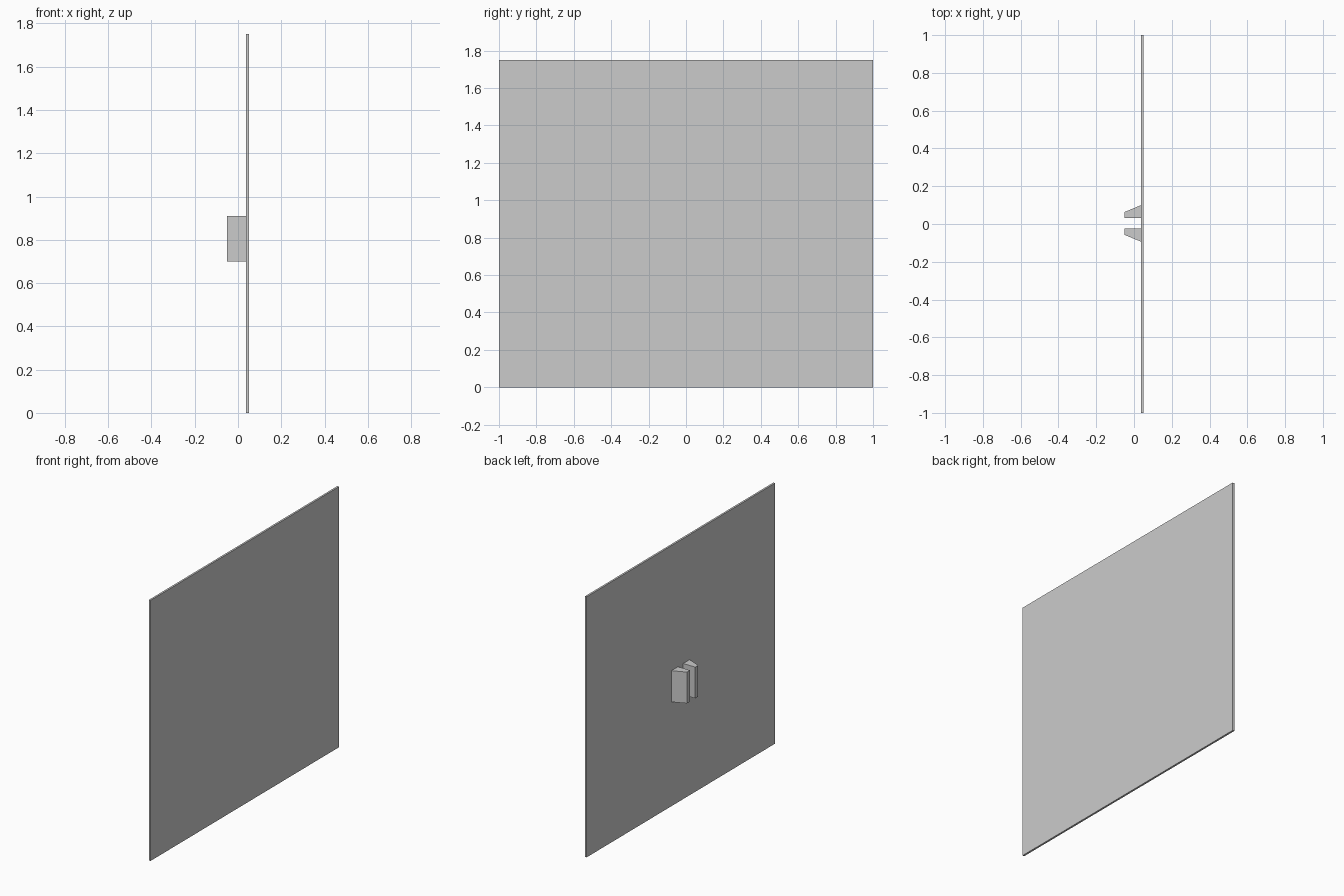
import bpy
import bmesh

if "Cube" in bpy.data.objects:
    bpy.data.objects.remove(bpy.data.objects["Cube"])


def prism(name, profile, z0, z1):
    """Extrude a closed XY profile from z0 to z1."""
    bm = bmesh.new()
    base = bm.faces.new([bm.verts.new((x, y, z0)) for x, y in profile])
    top = bmesh.ops.extrude_face_region(bm, geom=[base])["geom"]
    verts = [v for v in top if isinstance(v, bmesh.types.BMVert)]
    bmesh.ops.translate(bm, verts=verts, vec=(0, 0, z1 - z0))
    bmesh.ops.recalc_face_normals(bm, faces=bm.faces)
    mesh = bpy.data.meshes.new(name)
    bm.to_mesh(mesh)
    bm.free()
    obj = bpy.data.objects.new(name, mesh)
    bpy.context.collection.objects.link(obj)
    return obj


BACK, PANEL, FRONT = -0.051, 0.038, 0.051

# Large thin upright panel
prism("panel", [(PANEL, -1), (FRONT, -1), (FRONT, 1), (PANEL, 1)], 0, 1.75)

# Pair of tapered handles on the -x face, set slightly off centre
CENTRE = 0.003
for name, side in (("handle_left", 1), ("handle_right", -1)):
    section = [(PANEL, 0.028), (PANEL, 0.097), (BACK, 0.06), (BACK, 0.028)]
    prism(name, [(x, CENTRE + side * y) for x, y in section], 0.70, 0.91)
